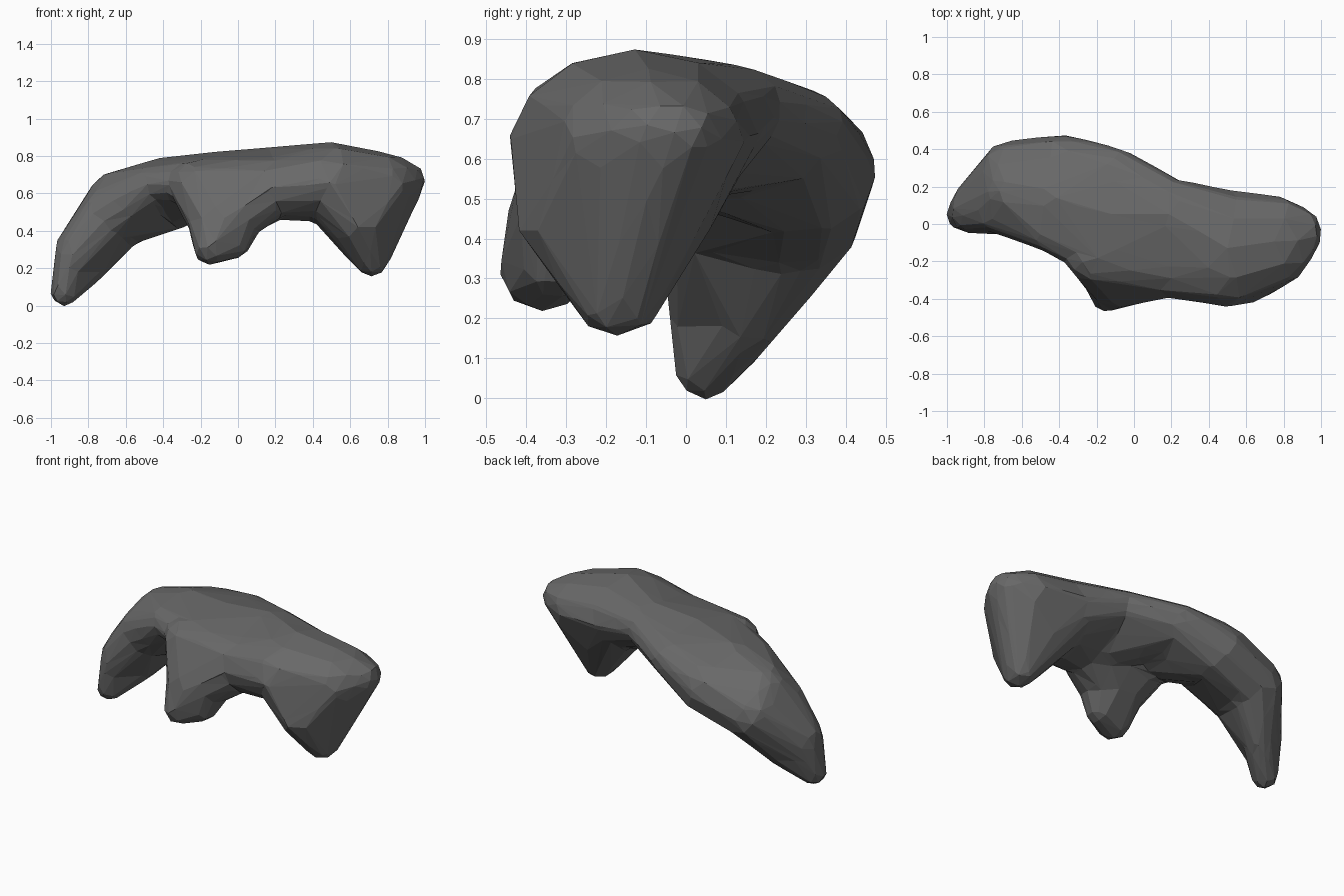
import bpy
import bmesh
from mathutils import Vector

cube = bpy.data.objects.get("Cube")
if cube:
    bpy.data.objects.remove(cube)

# One flat charcoal colour
charcoal = bpy.data.materials.new("charcoal")
charcoal.use_nodes = True
colour = (0.14, 0.14, 0.14, 1)
charcoal.diffuse_color = colour
charcoal.node_tree.nodes["Principled BSDF"].inputs["Base Color"].default_value = colour


def blob(centre, radii):
    """Points on an ellipsoid."""
    ball = bmesh.new()
    bmesh.ops.create_icosphere(ball, subdivisions=2, radius=1)
    points = [Vector(c + r * k for c, r, k in zip(centre, radii, v.co)) for v in ball.verts]
    ball.free()
    return points


def add_lock(bm, sections):
    """Join each section, a group of blobs, to the next with a convex skin."""
    for first, second in zip(sections, sections[1:]):
        part = bmesh.new()
        for shape in first + second:
            for p in blob(*shape):
                part.verts.new(p)
        hull = bmesh.ops.convex_hull(part, input=part.verts)
        loose = {g for g in hull["geom_interior"] if isinstance(g, bmesh.types.BMVert)}
        bmesh.ops.delete(part, geom=list(loose), context="VERTS")
        bmesh.ops.recalc_face_normals(part, faces=part.faces)
        mesh = bpy.data.meshes.new("skin")
        part.to_mesh(mesh)
        part.free()
        bm.from_mesh(mesh)
        bpy.data.meshes.remove(mesh)


# Broad shoulder above the left lock
shoulder = ((0.5, -0.13, 0.66), (0.22, 0.315, 0.215))

# Long lock sweeping down on the right, and the crown it grows from
crown = [
    [((-0.93, 0.05, 0.07), (0.075, 0.08, 0.075))],
    [((-0.89, 0.08, 0.26), (0.095, 0.13, 0.16)),
     ((-0.78, 0.17, 0.26), (0.1, 0.1, 0.14))],
    [((-0.70, 0.06, 0.48), (0.15, 0.12, 0.15)),
     ((-0.65, 0.28, 0.47), (0.18, 0.17, 0.17)),
     ((-0.64, 0.17, 0.6), (0.15, 0.15, 0.125))],
    [((-0.45, -0.02, 0.65), (0.13, 0.13, 0.1)),
     ((-0.37, 0.3, 0.57), (0.18, 0.18, 0.18)),
     ((-0.42, 0.14, 0.66), (0.15, 0.15, 0.13))],
    [((-0.10, -0.13, 0.67), (0.2, 0.2, 0.13)),
     ((-0.13, 0.24, 0.66), (0.18, 0.18, 0.13)),
     ((-0.10, 0.05, 0.69), (0.2, 0.2, 0.135))],
    [((0.20, -0.2, 0.63), (0.15, 0.2, 0.17)),
     ((0.20, 0.05, 0.72), (0.15, 0.2, 0.13))],
    [shoulder],
]
# Pointed lock on the left
left_lock = [
    [shoulder,
     ((0.78, -0.09, 0.65), (0.18, 0.24, 0.17)),
     ((0.92, -0.05, 0.67), (0.085, 0.13, 0.09))],
    [((0.64, -0.18, 0.42), (0.16, 0.24, 0.11)),
     ((0.715, -0.17, 0.22), (0.085, 0.1, 0.065))],
]
# Short lock in the middle of the front
middle_lock = [
    [((-0.18, -0.13, 0.66), (0.21, 0.2, 0.13)),
     ((0.15, -0.2, 0.61), (0.2, 0.2, 0.16))],
    [((-0.07, -0.28, 0.46), (0.21, 0.17, 0.13))],
    [((-0.15, -0.36, 0.31), (0.09, 0.11, 0.095)),
     ((-0.03, -0.32, 0.34), (0.1, 0.1, 0.095))],
]

bm = bmesh.new()
for lock in (crown, left_lock, middle_lock):
    add_lock(bm, lock)
mesh = bpy.data.meshes.new("swept_fringe")
bm.to_mesh(mesh)
bm.free()
mesh.materials.append(charcoal)
fringe = bpy.data.objects.new("swept_fringe", mesh)
bpy.context.collection.objects.link(fringe)

# Fuse the locks, soften the joins and reduce to broad flat facets
fuse = fringe.modifiers.new("fuse", "REMESH")
fuse.mode = "VOXEL"
fuse.voxel_size = 0.02
soften = fringe.modifiers.new("soften", "SMOOTH")
soften.iterations = 6
facets = fringe.modifiers.new("facets", "DECIMATE")
facets.ratio = 0.022
